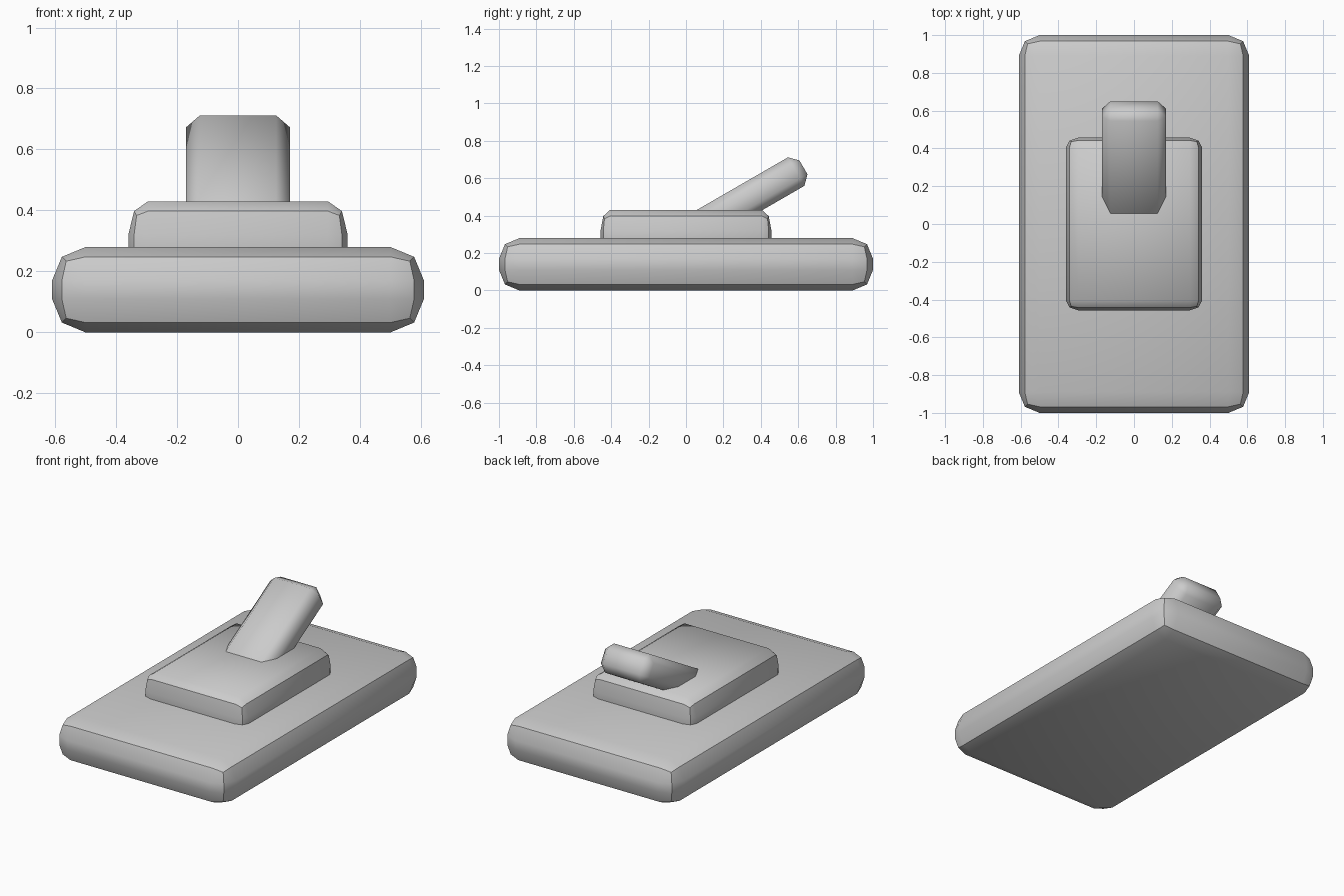
import bpy, bmesh, math
from mathutils import Vector, Matrix

if "Cube" in bpy.data.objects:
    bpy.data.objects.remove(bpy.data.objects["Cube"])


def rounded_box(name, size, bevel, segments, angle):
    """Box centred on its origin with every edge bevelled."""
    bm = bmesh.new()
    bmesh.ops.create_cube(bm, size=1)
    bmesh.ops.scale(bm, vec=size, verts=bm.verts)
    bmesh.ops.bevel(bm, geom=bm.edges[:], offset=bevel, offset_type='OFFSET',
                    segments=segments, profile=0.5, affect='EDGES')
    bmesh.ops.recalc_face_normals(bm, faces=bm.faces)
    mesh = bpy.data.meshes.new(name)
    bm.to_mesh(mesh)
    bm.free()
    mesh.shade_smooth()
    mesh.set_sharp_from_angle(angle=math.radians(angle))
    obj = bpy.data.objects.new(name, mesh)
    bpy.context.collection.objects.link(obj)
    return obj


# Wide cover plate
plate = rounded_box("cover_plate", (1.22, 2.0, 0.28), 0.11, 2, 30)
plate.location.z = 0.14

# Raised block: the plate shape narrowed, half sunk into the plate
block = plate.copy()
block.data = plate.data.copy()
block.name = block.data.name = "raised_block"
block.scale = (0.59, 0.457, 1.0)
block.location.z = 0.29
bpy.context.collection.objects.link(block)

# Tilted toggle lever, lower end buried in the block
start, end = 0.12, 0.873      # along the lever
low, high = 0.168, 0.344      # across its thickness
lever = rounded_box("toggle_lever", (0.34, end - start, high - low), 0.045, 1, 60)
tilt = Matrix.Rotation(math.radians(30), 4, 'X')
lever.location = tilt @ Vector((0, (start + end) / 2, (low + high) / 2))
lever.rotation_euler.x = math.radians(30)
